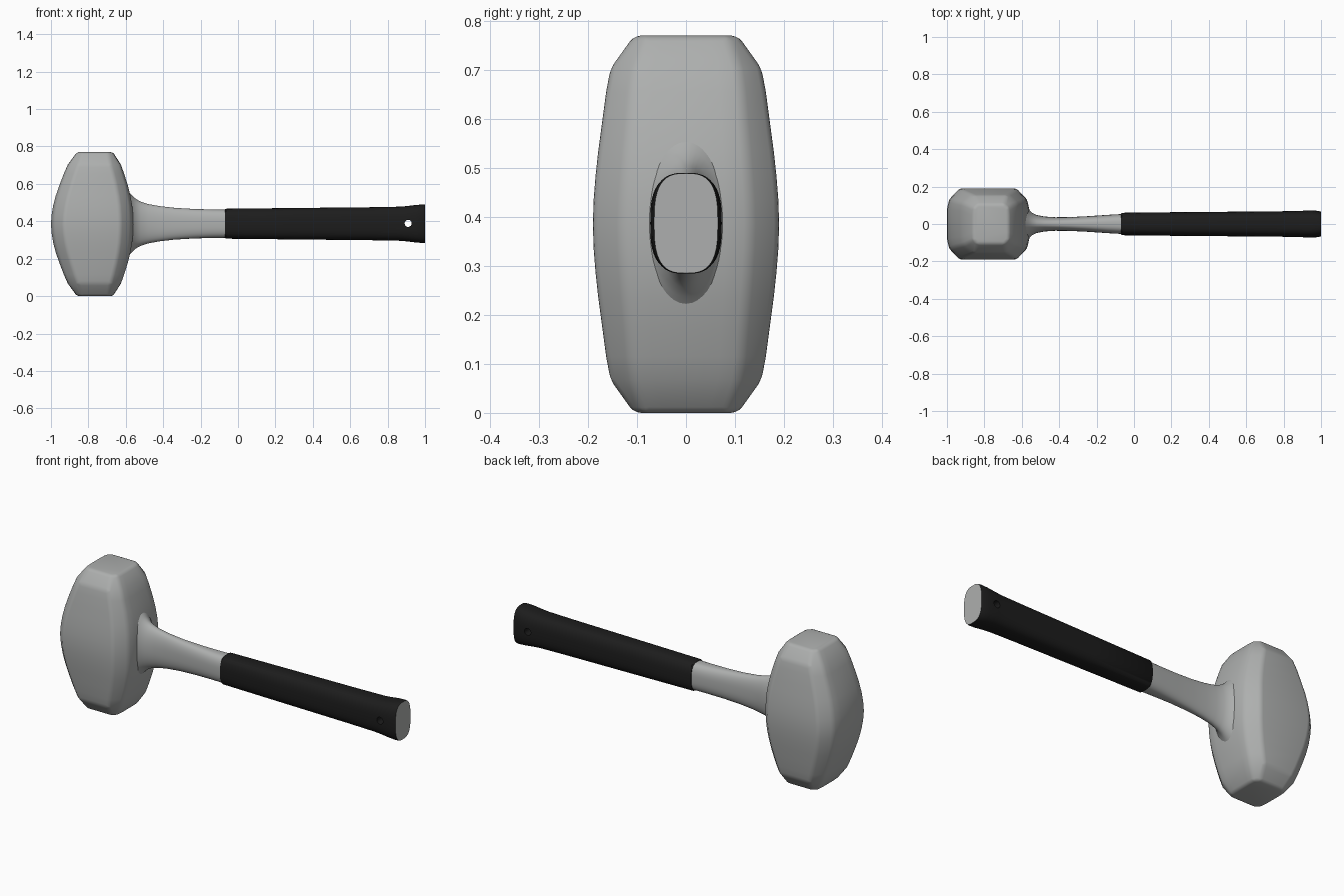
import bpy, bmesh, math
from mathutils import Vector

if "Cube" in bpy.data.objects:
    bpy.data.objects.remove(bpy.data.objects["Cube"])


def material(name, rgb):
    m = bpy.data.materials.new(name)
    m.diffuse_color = (*rgb, 1)
    m.use_nodes = True
    m.node_tree.nodes["Principled BSDF"].inputs["Base Color"].default_value = m.diffuse_color
    return m


steel = material("grey steel", (0.42, 0.43, 0.425))
rubber = material("black rubber", (0.012, 0.012, 0.012))


def loft(name, rings, mats):
    """Skin a closed solid through equal-length rings of points."""
    bm = bmesh.new()
    loops = [[bm.verts.new(p) for p in r] for r in rings]
    n = len(loops[0])
    for a, b in zip(loops, loops[1:]):
        for i in range(n):
            j = (i + 1) % n
            bm.faces.new((a[i], a[j], b[j], b[i]))
    bm.faces.new(loops[0][::-1])
    bm.faces.new(loops[-1])
    bmesh.ops.recalc_face_normals(bm, faces=bm.faces)
    me = bpy.data.meshes.new(name)
    bm.to_mesh(me)
    bm.free()
    for m in mats:
        me.materials.append(m)
    ob = bpy.data.objects.new(name, me)
    bpy.context.collection.objects.link(ob)
    return ob


def select(ob):
    bpy.ops.object.select_all(action='DESELECT')
    ob.select_set(True)
    bpy.context.view_layer.objects.active = ob


def smooth(ob, degrees):
    select(ob)
    bpy.ops.object.shade_smooth_by_angle(angle=math.radians(degrees))


def apply_modifiers(ob):
    select(ob)
    for m in list(ob.modifiers):
        bpy.ops.object.modifier_apply(modifier=m.name)


# Head: chamfered, slightly bowed rectangles stacked symmetrically about mid height
def head_ring(z, cx, hx, hy, c, bow):
    quarter = [(hx, hy * 0.42), (hx - bow, hy - c * 0.85), (hx - c, hy)]
    pts = quarter + [(-x, y) for x, y in quarter[::-1]]
    pts += [(-x, -y) for x, y in pts]
    return [(cx + x, y, z) for x, y in pts]


# (distance from mid height, centre x, half x, half y, chamfer, bow)
half = [(0, -0.78, 0.22, 0.19, 0.068, 0.012),
        (0.05, -0.779, 0.2175, 0.1885, 0.068, 0.012),
        (0.10, -0.777, 0.211, 0.1845, 0.067, 0.011),
        (0.15, -0.775, 0.200, 0.179, 0.065, 0.010),
        (0.21, -0.772, 0.182, 0.171, 0.062, 0.008),
        (0.27, -0.770, 0.161, 0.163, 0.058, 0.007),
        (0.318, -0.768, 0.142, 0.154, 0.055, 0.005),
        (0.385, -0.765, 0.096, 0.106, 0.025, 0.002)]
MID = 0.385
rings = [head_ring(MID - s[0], *s[1:]) for s in half[:0:-1]]
rings += [head_ring(MID + s[0], *s[1:]) for s in half]
head = loft("hammer_head", rings, [steel])
bev = head.modifiers.new("soft_edges", 'BEVEL')
bev.width = 0.014
bev.segments = 3
bev.limit_method = 'ANGLE'
bev.angle_limit = math.radians(24)
apply_modifiers(head)
smooth(head, 35)


# Handle cross-section: superellipse across x
def handle_ring(x, hy, hz, n, cz=0.387, count=48):
    pts = []
    for i in range(count):
        a = 2 * math.pi * i / count
        c, s = math.cos(a), math.sin(a)
        pts.append((x, math.copysign(hy * abs(c) ** (2 / n), c),
                    cz + math.copysign(hz * abs(s) ** (2 / n), s)))
    return pts


# Neck: flares into the head
neck_profile = [(-0.66, 0.17, 0.26, 2), (-0.61, 0.13, 0.205, 2), (-0.585, 0.105, 0.172, 2),
                (-0.565, 0.079, 0.15, 2), (-0.545, 0.060, 0.132, 2), (-0.52, 0.048, 0.118, 2.1),
                (-0.48, 0.040, 0.105, 2.2), (-0.42, 0.036, 0.094, 2.4), (-0.34, 0.037, 0.085, 2.5),
                (-0.24, 0.042, 0.079, 2.6), (-0.14, 0.049, 0.076, 2.7), (-0.05, 0.054, 0.075, 2.8)]
neck = loft("handle_neck", [handle_ring(*p) for p in neck_profile], [steel])
smooth(neck, 50)

# Grip: rubber sleeve, with the steel core showing on the butt end
grip_profile = [(-0.07, 0.056, 0.076, 2.8), (-0.065, 0.060, 0.080, 2.8), (0.30, 0.064, 0.084, 2.8),
                (0.70, 0.067, 0.088, 2.9), (0.86, 0.069, 0.091, 2.9), (0.90, 0.071, 0.094, 2.9),
                (0.95, 0.073, 0.100, 2.9), (0.985, 0.070, 0.103, 2.9), (1.0, 0.065, 0.102, 2.9)]
grip = loft("rubber_grip", [handle_ring(*p) for p in grip_profile], [rubber, steel])
for f in grip.data.polygons:
    if f.normal.x > 0.95 and f.center.x > 0.995:
        f.material_index = 1

# Hanging hole through the grip
bpy.ops.mesh.primitive_cylinder_add(vertices=32, radius=0.019, depth=0.4,
                                    location=(0.91, 0, 0.389), rotation=(math.pi / 2, 0, 0))
cutter = bpy.context.object
cutter.name = "hole_cutter"
cutter.hide_render = True
cutter.data.materials.append(rubber)
cut = grip.modifiers.new("hanging_hole", 'BOOLEAN')
cut.operation = 'DIFFERENCE'
cut.solver = 'EXACT'
cut.object = cutter
apply_modifiers(grip)
bpy.data.objects.remove(cutter)
smooth(grip, 40)
